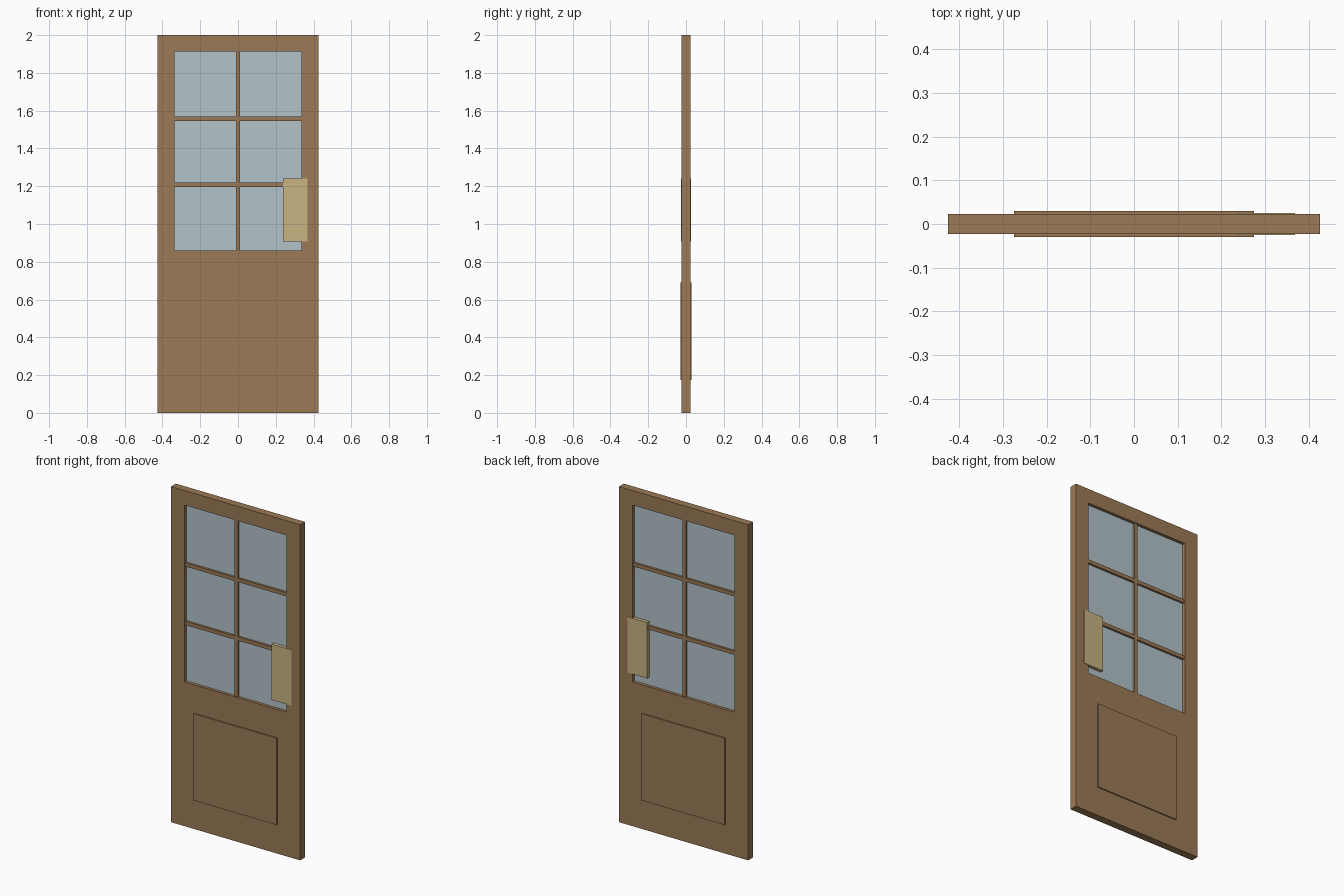
import bpy, bmesh

if "Cube" in bpy.data.objects:
    bpy.data.objects.remove(bpy.data.objects["Cube"])


def material(name, rgb):
    m = bpy.data.materials.new(name)
    m.diffuse_color = (*rgb, 1)
    m.use_nodes = True
    m.node_tree.nodes["Principled BSDF"].inputs["Base Color"].default_value = m.diffuse_color
    return m


wood = material("brown wood", (0.328, 0.195, 0.093))
pane = material("pale blue glass", (0.445, 0.539, 0.591))
brass = material("brass", (0.578, 0.456, 0.223))


def finish(name, bm, mat):
    bmesh.ops.recalc_face_normals(bm, faces=bm.faces)
    me = bpy.data.meshes.new(name)
    bm.to_mesh(me)
    bm.free()
    me.materials.append(mat)
    ob = bpy.data.objects.new(name, me)
    bpy.context.collection.objects.link(ob)
    return ob


def corners(x0, x1, z0, z1):
    return [(x0, z0), (x1, z0), (x1, z1), (x0, z1)]


def box(name, x0, x1, z0, z1, half, mat):
    """Box centred on y = 0 with the given half depth."""
    bm = bmesh.new()
    bmesh.ops.create_cube(bm, size=1)
    for v in bm.verts:
        v.co = (x0 + (v.co.x + 0.5) * (x1 - x0),
                v.co.y * 2 * half,
                z0 + (v.co.z + 0.5) * (z1 - z0))
    return finish(name, bm, mat)


W, H, HALF = 0.426, 2.0, 0.0228          # door half width, height, half depth
GX, GZ0, GZ1 = 0.337, 0.859, 1.913       # window opening

# Door leaf with the window opening: a rectangular ring, extruded
bm = bmesh.new()
outer = [bm.verts.new((x, -HALF, z)) for x, z in corners(-W, W, 0, H)]
inner = [bm.verts.new((x, -HALF, z)) for x, z in corners(-GX, GX, GZ0, GZ1)]
faces = [bm.faces.new((outer[i], outer[(i + 1) % 4], inner[(i + 1) % 4], inner[i]))
         for i in range(4)]
ext = bmesh.ops.extrude_face_region(bm, geom=faces, use_keep_orig=True)
for v in ext["geom"]:
    if isinstance(v, bmesh.types.BMVert):
        v.co.y = HALF
finish("door_leaf", bm, wood)

# Glass sheet and glazing bars
box("glass", -GX, GX, GZ0, GZ1, 0.005, pane)
BAR = 0.011
box("vertical_glazing_bar", -BAR, BAR, GZ0, GZ1, 0.018, wood)
for z in (1.208, 1.557):
    box("horizontal_glazing_bar", -GX, GX, z - BAR, z + BAR, 0.0175, wood)

# Raised lower panel and lock plate, showing on both faces
box("raised_panel", -0.275, 0.275, 0.173, 0.69, 0.0295, wood)
box("lock_plate", 0.238, 0.369, 0.908, 1.24, 0.0252, brass)
